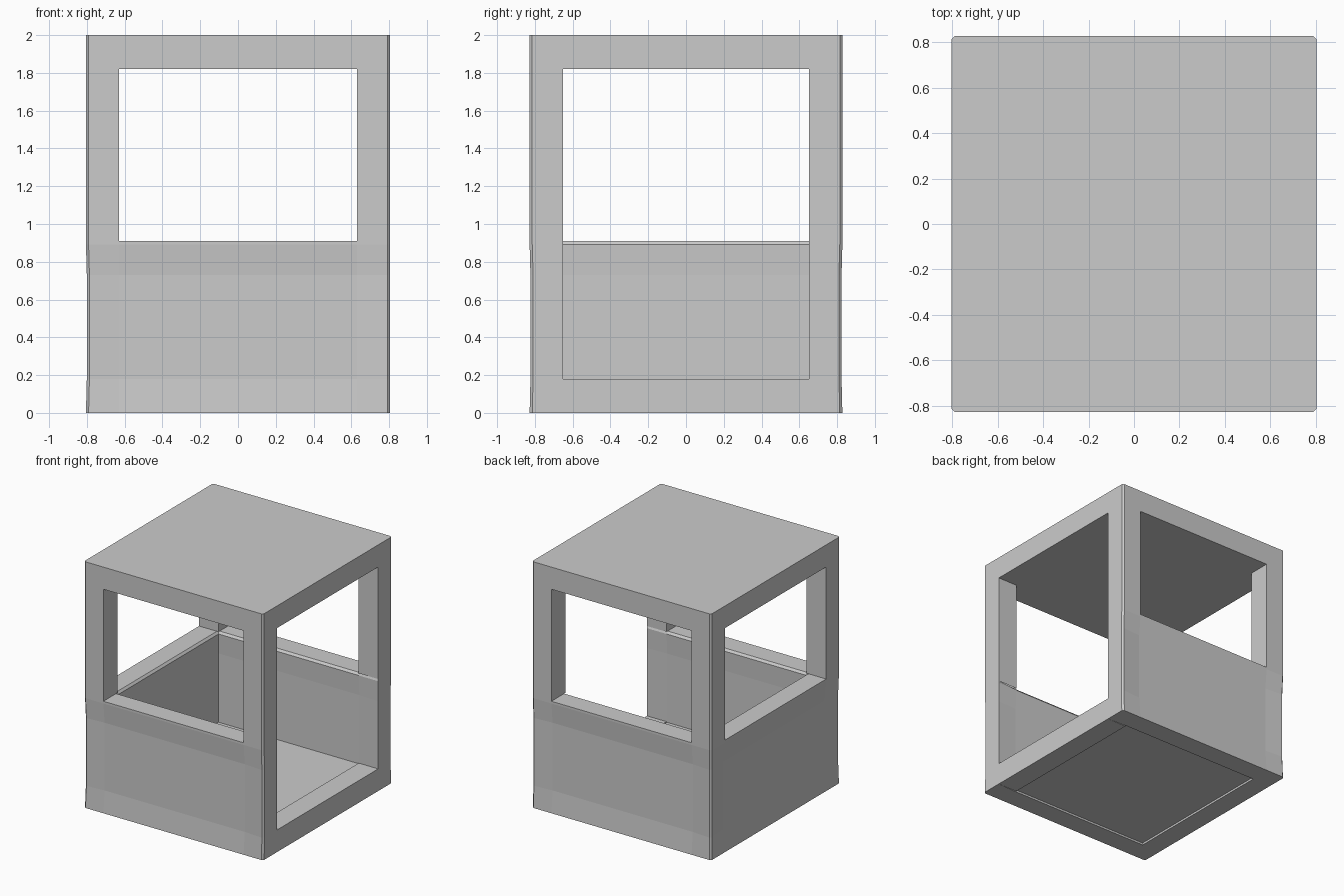
import bpy, bmesh

if "Cube" in bpy.data.objects:
    bpy.data.objects.remove(bpy.data.objects["Cube"])

X, Y = 0.805, 0.828      # outer half sizes
IX, IY = 0.63, 0.65      # inner half sizes
C = 0.014                # corner chamfer
SILL, PANEL, WALL, LINTEL, TOP = 0.18, 0.73, 0.91, 1.82, 2.0


def loft(name, rings, caps=True):
    """Skin a stack of (z, outline) rings that have equal point counts."""
    bm = bmesh.new()
    loops = [[bm.verts.new((x, y, z)) for x, y in pts] for z, pts in rings]
    n = len(loops[0])
    for a, b in zip(loops, loops[1:]):
        for i in range(n):
            j = (i + 1) % n
            bm.faces.new((a[i], a[j], b[j], b[i]))
    if caps:
        bm.faces.new(loops[0])
        bm.faces.new(loops[-1])
    bmesh.ops.recalc_face_normals(bm, faces=bm.faces)
    me = bpy.data.meshes.new(name)
    bm.to_mesh(me)
    bm.free()
    ob = bpy.data.objects.new(name, me)
    bpy.context.collection.objects.link(ob)
    return ob


def box(name, x0, x1, y0, y1, z0, z1):
    pts = [(x0, y0), (x1, y0), (x1, y1), (x0, y1)]
    return loft(name, [(z0, pts), (z1, pts)])


def wall_outline(e, inner):
    """U-shaped plan: e dishes the outer panels, inner dishes the inner faces."""
    c = 0.3 * e  # corners move far less than the panels
    half = [(X, -IY), (X, -Y + C + c), (X - C, -Y + c), (IX, -Y + e), (-IX, -Y + e),
            (-X + C + c, -Y + c), (-X + c, -Y + C + c), (-X + e, -IY)]
    outer = half + [(x, -y) for x, y in reversed(half)]
    a, b = IX + inner, IY + inner
    return outer + [(IX, b), (-a, b), (-a, -b), (IX, -b)]


# Half-height walls on the front, left and back, with slightly dished panels
loft("half_walls", [
    (0, wall_outline(0, 0.008)),
    (SILL, wall_outline(0.015, 0.008)),
    (PANEL, wall_outline(0.015, 0.008)),
    (WALL - 0.018, wall_outline(0.0, 0.0)),
    (WALL, wall_outline(0.0, 0.015)),
])

# Corner posts; those beside the doorway continue the wall ends upward
for sx, sn in ((-1, "left"), (1, "right")):
    for sy, fn in ((-1, "front"), (1, "back")):
        pts = [(IX, IY), (X, IY), (X, Y - C), (X - C, Y), (IX, Y)]
        pts = [(sx * x, sy * y) for x, y in pts]
        loft(f"{fn}_{sn}_post", [(WALL, pts), (LINTEL, pts)], caps=False)

# Solid roof slab with chamfered corners
roof = [(X - C, -Y), (X, -Y + C), (X, Y - C), (X - C, Y),
        (-X + C, Y), (-X, Y - C), (-X, -Y + C), (-X + C, -Y)]
loft("roof", [(LINTEL, roof), (TOP, roof)])

# Doorway sill and recessed floor
box("door_sill", IX, X, -IY, IY, 0, SILL)
box("floor", -IX - 0.006, IX, -IY - 0.006, IY + 0.006, 0.015, SILL - 0.008)
